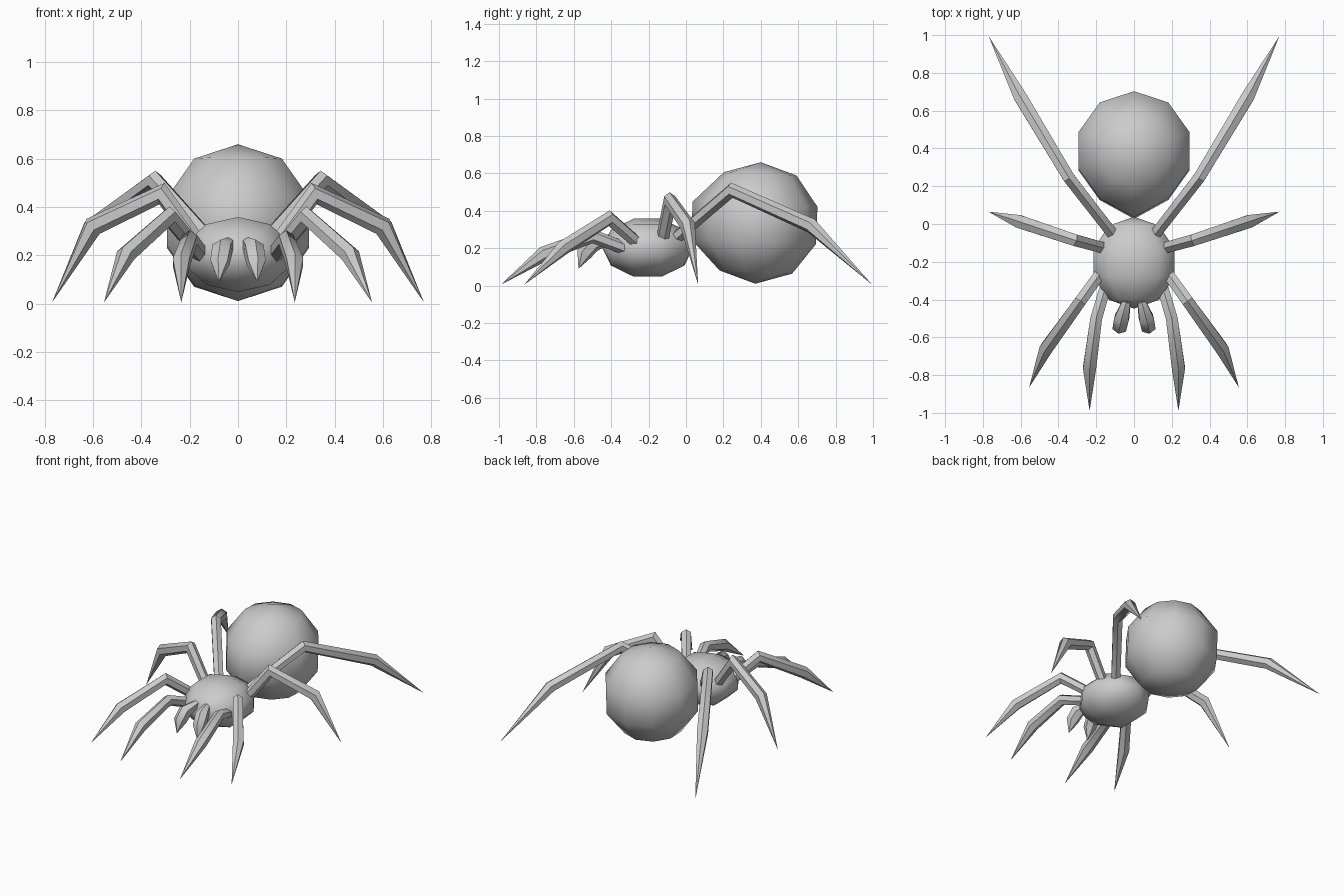
import bpy, bmesh, math
from mathutils import Vector, Matrix

if "Cube" in bpy.data.objects:
    bpy.data.objects.remove(bpy.data.objects["Cube"])

grey = bpy.data.materials.new("body grey")
grey.use_nodes = True
grey.diffuse_color = (0.6, 0.6, 0.6, 1)
grey.node_tree.nodes["Principled BSDF"].inputs["Base Color"].default_value = (0.6, 0.6, 0.6, 1)


def finish(name, bm, angle):
    bmesh.ops.recalc_face_normals(bm, faces=bm.faces)
    mesh = bpy.data.meshes.new(name)
    bm.to_mesh(mesh)
    bm.free()
    mesh.materials.append(grey)
    obj = bpy.data.objects.new(name, mesh)
    bpy.context.collection.objects.link(obj)
    bpy.ops.object.select_all(action='DESELECT')
    obj.select_set(True)
    bpy.context.view_layer.objects.active = obj
    bpy.ops.object.shade_smooth_by_angle(angle=math.radians(angle))
    return obj


def skin(bm, rings):
    """Bridge rings of vertices; a ring of one vertex is a point."""
    for a, b in zip(rings, rings[1:]):
        n = max(len(a), len(b))
        for i in range(n):
            j = (i + 1) % n
            quad = [a[i % len(a)], a[j % len(a)], b[j % len(b)], b[i % len(b)]]
            bm.faces.new(list(dict.fromkeys(quad)))


def ball(bm, matrix, segments=10, steps=5):
    rings = []
    for k in range(steps + 1):
        t = math.pi * k / steps
        count = 1 if k in (0, steps) else segments
        rings.append([bm.verts.new(matrix @ Vector((
            math.sin(t) * math.sin(math.tau * i / segments),
            math.sin(t) * math.cos(math.tau * i / segments),
            math.cos(t)))) for i in range(count)])
    skin(bm, rings)


# Abdomen, drawn out to a waist at the front
bm = bmesh.new()
ball(bm, Matrix.Translation((0, 0.385, 0.335)) @ Matrix.Rotation(-0.045, 4, 'X')
     @ Matrix.Diagonal((0.325, 0.33, 0.325, 1)))
for v in bm.verts:
    if abs(v.co.x) < 0.01 and v.co.y < 0.15:
        v.co.y -= 0.04
finish("abdomen", bm, 60)

# Head, with its poles at front and back
bm = bmesh.new()
ball(bm, Matrix.Translation((0, -0.205, 0.203)) @ Matrix.Diagonal((0.237, 0.243, 0.163, 1))
     @ Matrix.Rotation(math.pi / 2, 4, 'X'))
finish("head", bm, 60)


def limb(name, points, radii, sides=6):
    """Jointed tube ending in a point, made on both sides."""
    for side, label in ((1, "left_"), (-1, "right_")):
        pts = [Vector((p[0] * side, p[1], p[2])) for p in points]
        bm = bmesh.new()
        rings = []
        for i, (p, r) in enumerate(zip(pts, radii)):
            back = (p - pts[max(i - 1, 0)]).normalized()
            ahead = (pts[min(i + 1, len(pts) - 1)] - p).normalized()
            along = (back + ahead).normalized()
            across = along.cross(Vector((0, 0, 1))).normalized()
            up = across.cross(along)
            stretch = 1 / max(0.7, along.dot(ahead)) if ahead.length else 1
            count = sides if r else 1
            rings.append([bm.verts.new(
                p + across * r * math.sin(math.tau * k / sides)
                + up * r * stretch * math.cos(math.tau * k / sides)) for k in range(count)])
        skin(bm, rings)
        bm.faces.new(rings[0])
        finish(label + name, bm, 50)


# Legs from front to back: hip, knee, ankle, tip
leg_radii = (0.034, 0.036, 0.04, 0)
limb("front_leg", [(.15, -.33, .2), (.2, -.5, .265), (.235, -.76, .17), (.235, -.99, .005)], leg_radii)
limb("second_leg", [(.17, -.25, .22), (.285, -.41, .36), (.465, -.66, .2), (.555, -.865, .005)], leg_radii)
limb("third_leg", [(.15, -.13, .23), (.315, -.085, .455), (.6, .01, .32), (.77, .065, .005)], leg_radii)
limb("rear_leg", [(.1, -.07, .24), (.345, .245, .51), (.6, .67, .32), (.77, .995, .005)], leg_radii)

# Feelers in front of the mouth
limb("feeler", [(.04, -.41, .25), (.065, -.5, .225), (.075, -.545, .17), (.08, -.575, .09)],
     (0.025, 0.045, 0.042, 0))
